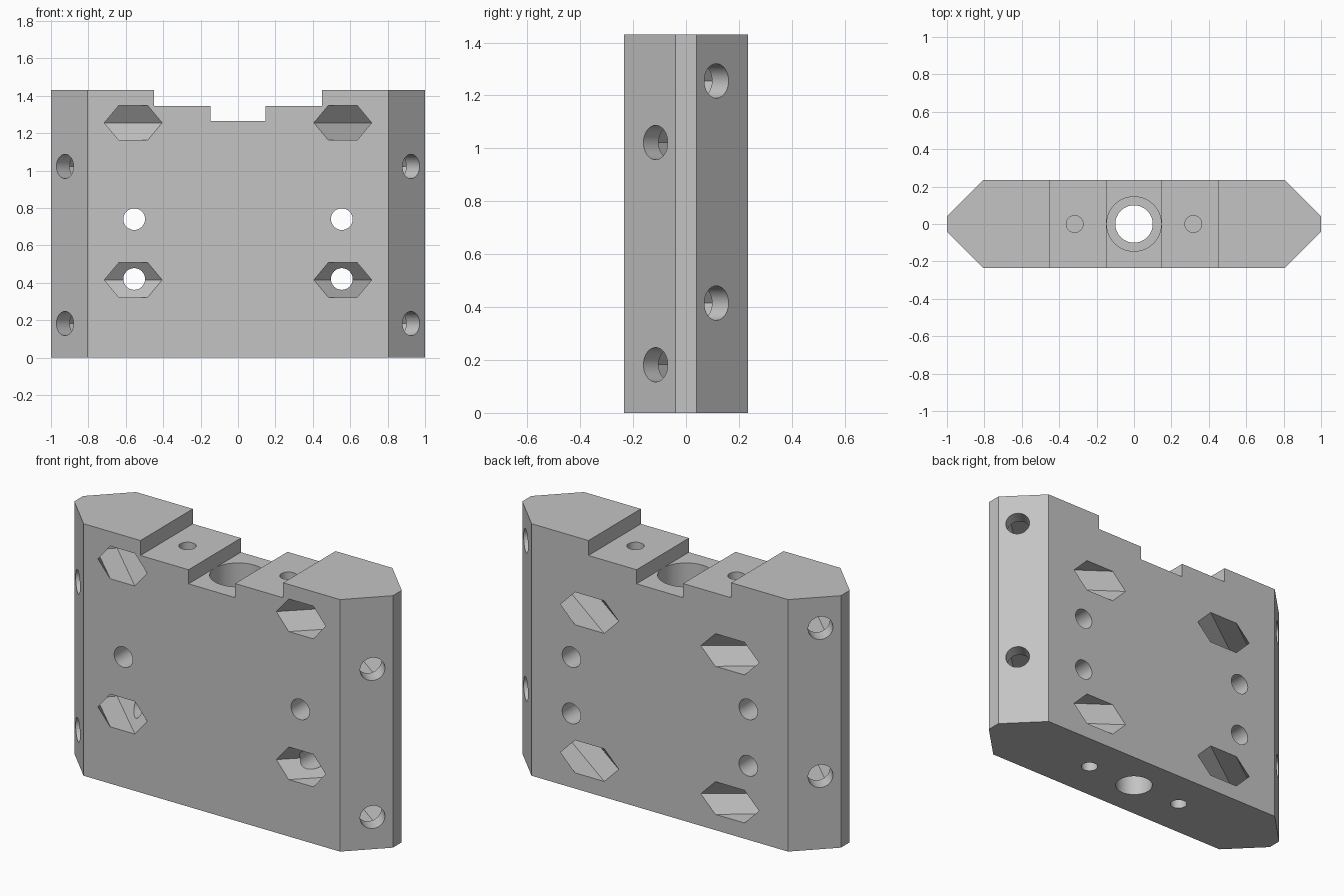
import bpy, bmesh, math
from mathutils import Vector

cube = bpy.data.objects.get("Cube")
if cube:
    bpy.data.objects.remove(cube, do_unlink=True)

grey = bpy.data.materials.new("plain grey")
grey.use_nodes = True
color = (0.55, 0.55, 0.55, 1)
grey.diffuse_color = color
grey.node_tree.nodes["Principled BSDF"].inputs["Base Color"].default_value = color

H, D = 1.43, 0.235          # height, half depth


def loft(name, ring, offset):
    """Closed solid made by sweeping a ring of points along an offset."""
    bm = bmesh.new()
    low = [bm.verts.new(p) for p in ring]
    high = [bm.verts.new(Vector(p) + offset) for p in ring]
    n = len(ring)
    bm.faces.new(low)
    bm.faces.new(high)
    for i in range(n):
        j = (i + 1) % n
        bm.faces.new((low[i], low[j], high[j], high[i]))
    bmesh.ops.recalc_face_normals(bm, faces=bm.faces)
    mesh = bpy.data.meshes.new(name)
    bm.to_mesh(mesh)
    bm.free()
    mesh.materials.append(grey)
    ob = bpy.data.objects.new(name, mesh)
    bpy.context.collection.objects.link(ob)
    return ob


def prism(name, sides, r, a, b):
    """Regular prism from a to b, first corner pointing sideways."""
    a, b = Vector(a), Vector(b)
    axis = (b - a).normalized()
    u = Vector((1, 0, 0)) if abs(axis.z) > 0.9 else axis.cross(Vector((0, 0, 1)))
    v = axis.cross(u)
    turn = [math.tau * k / sides for k in range(sides)]
    return loft(name, [a + r * (u * math.cos(t) + v * math.sin(t)) for t in turn], b - a)


def slab(name, half_x, z):
    ring = [(-half_x, -1, z), (half_x, -1, z), (half_x, 1, z), (-half_x, 1, z)]
    return loft(name, ring, Vector((0, 0, 1)))


# Block with chamfered vertical corners
corners = [(1, 0.04), (0.805, D), (-0.805, D), (-1, 0.04)]
corners += [(-x, -y) for x, y in corners]
block = loft("block", [(x, y, 0) for x, y in corners], Vector((0, 0, H)))

# Stepped recess in the top
cutters = [slab("wide_step", 0.448, 1.345), slab("narrow_step", 0.146, 1.265)]

# Central bore with a wider mouth
cutters.append(prism("bore", 48, 0.1, (0, 0, -0.1), (0, 0, 1.6)))
cutters.append(prism("bore_mouth", 48, 0.146, (0, 0, 0.97), (0, 0, 1.6)))

for s in (-1, 1):
    # Blind screw holes in top and bottom
    cutters.append(prism("top_hole", 32, 0.045, (s * 0.317, 0, 0.95), (s * 0.317, 0, 1.6)))
    cutters.append(prism("bottom_hole", 32, 0.045, (s * 0.317, 0, -0.1), (s * 0.317, 0, 0.45)))
    # Straight holes from front to back
    for z in (0.42, 0.74):
        cutters.append(prism("cross_hole", 32, 0.058, (s * 0.555, -1, z), (s * 0.555, 1, z)))
    # Slanted bolt holes in the chamfers, each ending in a hexagonal pocket
    for side, exit_x, heights in ((1, 0.56, (0.415, 1.255)), (-1, 0.44, (0.182, 1.022))):
        for z in heights:
            mouth = Vector((s * 0.925, side * 0.115, z))
            outlet = Vector((s * exit_x, -side * D, z))
            axis = (outlet - mouth).normalized()
            square = Vector((-s, -side, 0)).normalized()
            cutters.append(prism("bolt_hole", 32, 0.065, mouth - square * 0.1, mouth + square * 0.16))
            cutters.append(prism("nut_pocket", 6, 0.107, mouth + axis * 0.09, outlet + axis * 0.25))

# Cut everything, then keep only the finished block
for cutter in cutters:
    cutter.hide_render = True
    mod = block.modifiers.new(cutter.name, "BOOLEAN")
    mod.operation = "DIFFERENCE"
    mod.solver = "EXACT"
    mod.object = cutter
bpy.context.view_layer.update()
graph = bpy.context.evaluated_depsgraph_get()
finished = bpy.data.meshes.new_from_object(block.evaluated_get(graph))
block.modifiers.clear()
block.data = finished
for cutter in cutters:
    bpy.data.objects.remove(cutter, do_unlink=True)

bpy.ops.object.select_all(action="DESELECT")
block.select_set(True)
bpy.context.view_layer.objects.active = block
bpy.ops.object.shade_smooth_by_angle(angle=math.radians(25))
